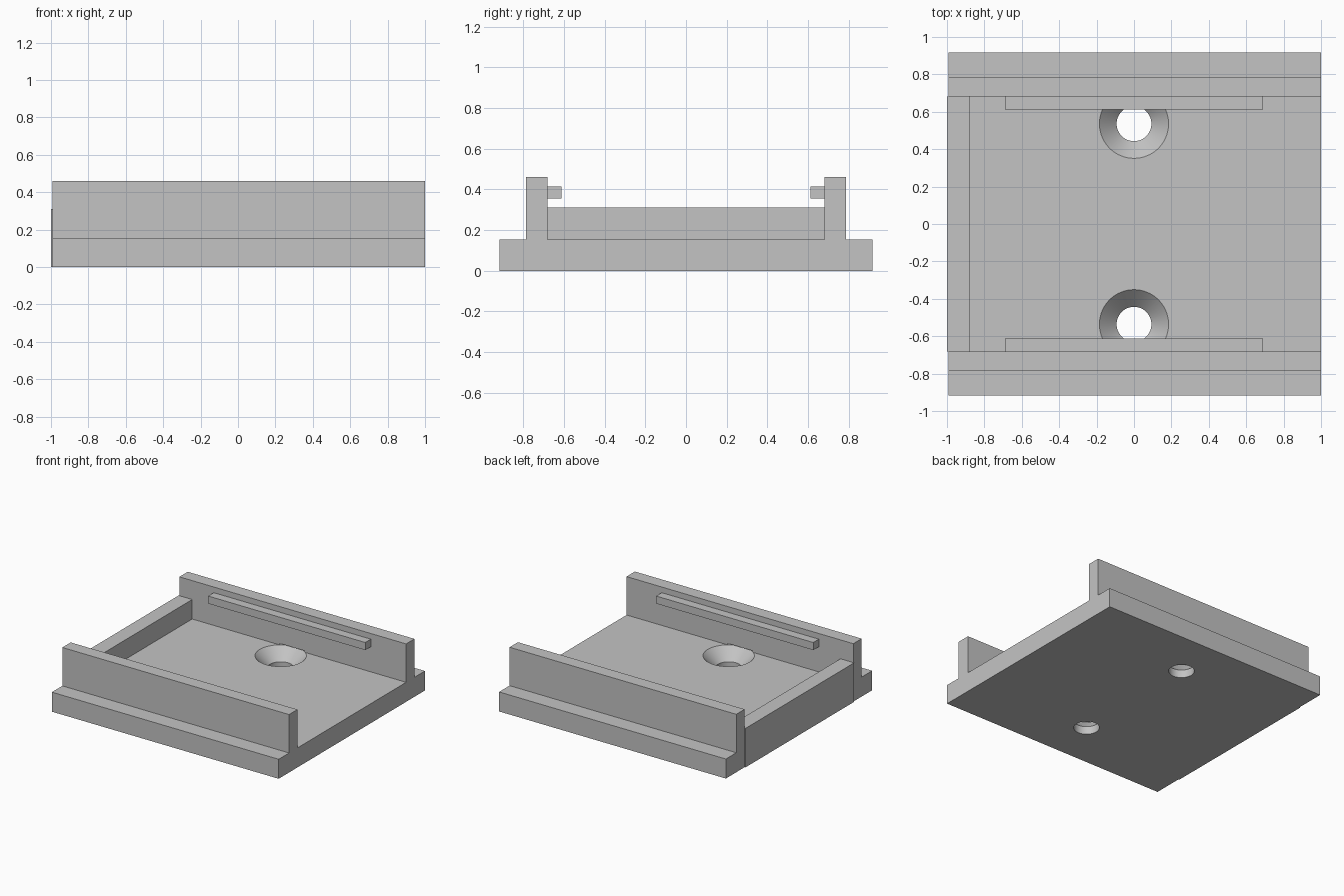
import bpy
import bmesh
from mathutils import Vector

cube = bpy.data.objects.get("Cube")
if cube:
    bpy.data.objects.remove(cube, do_unlink=True)

grey = bpy.data.materials.new("plain_grey")
grey.use_nodes = True
GREY = (0.55, 0.55, 0.55, 1)
grey.diffuse_color = GREY
grey.node_tree.nodes["Principled BSDF"].inputs["Base Color"].default_value = GREY

FLOOR, WALL_TOP, STOP_TOP = 0.155, 0.46, 0.31
EDGE, OUTER, INNER = 0.918, 0.787, 0.682
BACK = -0.993


def finish(name, bm):
    bmesh.ops.recalc_face_normals(bm, faces=bm.faces)
    mesh = bpy.data.meshes.new(name)
    bm.to_mesh(mesh)
    bm.free()
    mesh.materials.append(grey)
    obj = bpy.data.objects.new(name, mesh)
    bpy.context.collection.objects.link(obj)
    return obj


def extrude(name, points, direction):
    """Extrude a closed outline of 3D points along a vector."""
    bm = bmesh.new()
    face = bm.faces.new([bm.verts.new(p) for p in points])
    geom = bmesh.ops.extrude_face_region(bm, geom=[face])["geom"]
    verts = [g for g in geom if isinstance(g, bmesh.types.BMVert)]
    bmesh.ops.translate(bm, verts=verts, vec=Vector(direction))
    return finish(name, bm)


def countersink_cutter(name, y, segments=64):
    """Straight hole, conical countersink and short head clearance."""
    bm = bmesh.new()
    r, head = 0.093, 0.185
    rings = []
    for radius, z in ((r, -0.1), (r, 0.063), (head, FLOOR), (head, FLOOR + 0.012)):
        made = bmesh.ops.create_circle(bm, segments=segments, radius=radius)["verts"]
        bmesh.ops.translate(bm, verts=made, vec=(0, y, z))
        rings.append(made)
    for low, high in zip(rings, rings[1:]):
        for i in range(segments):
            j = (i + 1) % segments
            bm.faces.new((low[i], low[j], high[j], high[i]))
    bm.faces.new(rings[0])
    bm.faces.new(rings[-1])
    return finish(name, bm)


# Base plate and two side walls as one stepped section
half = [(EDGE, 0), (EDGE, FLOOR), (OUTER, FLOOR), (OUTER, WALL_TOP),
        (INNER, WALL_TOP), (INNER, FLOOR)]
section = half + [(-y, z) for y, z in reversed(half)]
tray = extrude("tray", [(BACK, y, z) for y, z in section], (1 - BACK, 0, 0))

# Countersunk screw holes
for side in (-1, 1):
    cutter = countersink_cutter("screw_hole_cutter", side * 0.536)
    cutter.hide_render = True
    cut = tray.modifiers.new("screw_hole", "BOOLEAN")
    cut.operation = "DIFFERENCE"
    cut.solver = "EXACT"
    cut.object = cutter
    bpy.context.view_layer.objects.active = tray
    bpy.ops.object.modifier_apply(modifier=cut.name)
    bpy.data.objects.remove(cutter, do_unlink=True)

bpy.ops.object.select_all(action="DESELECT")
tray.select_set(True)
bpy.context.view_layer.objects.active = tray
bpy.ops.object.shade_smooth_by_angle(angle=0.5)

# End stop, lapping over the end of the base plate
lap = [(-1, 0), (BACK, 0), (BACK, FLOOR), (-0.88, FLOOR),
       (-0.88, STOP_TOP), (-1, STOP_TOP)]
extrude("end_stop", [(x, -INNER, z) for x, z in lap], (0, 2 * INNER, 0))

# Retaining ribs on the inner wall faces
for side, name in ((-1, "front_rib"), (1, "back_rib")):
    rib = [(INNER, 0.355), (INNER, 0.415), (0.612, 0.415), (0.612, 0.355)]
    extrude(name, [(-0.69, side * y, z) for y, z in rib], (1.38, 0, 0))
